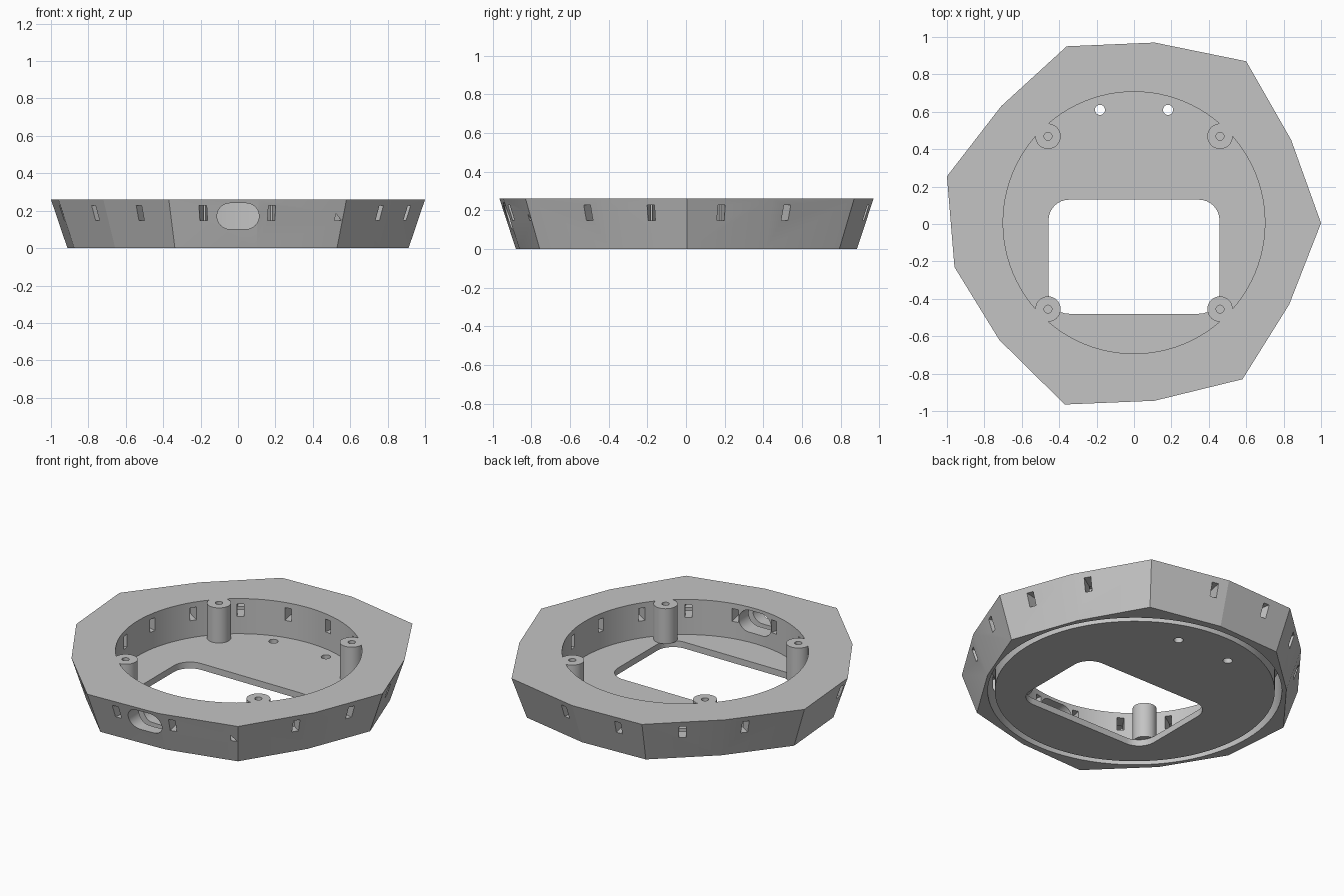
import bpy, bmesh
from math import sin, cos, pi, radians
from mathutils import Matrix, Vector

cube = bpy.data.objects.get("Cube")
if cube:
    bpy.data.objects.remove(cube, do_unlink=True)

HEIGHT, FLOOR = 0.26, 0.04
CENTRE_Y = 0.007

grey = bpy.data.materials.new("plain grey")
grey.use_nodes = True
colour = (0.55, 0.55, 0.55, 1)
grey.diffuse_color = colour
grey.node_tree.nodes["Principled BSDF"].inputs["Base Color"].default_value = colour


def prism(bm, outline, z0, z1, base_scale=1.0, matrix=Matrix()):
    """Extrude an outline from z0 to z1, optionally tapered towards the base."""
    low = [bm.verts.new(matrix @ Vector((x * base_scale, y * base_scale, z0))) for x, y in outline]
    high = [bm.verts.new(matrix @ Vector((x, y, z1))) for x, y in outline]
    bm.faces.new(low[::-1])
    bm.faces.new(high)
    for i in range(len(low)):
        j = (i + 1) % len(low)
        bm.faces.new((low[i], low[j], high[j], high[i]))


def circle(r, x=0, y=0, n=32):
    return [(x + r * cos(2 * pi * i / n), y + r * sin(2 * pi * i / n)) for i in range(n)]


def rounded_rect(x0, x1, y0, y1, r, steps=8):
    points = []
    corners = ((x1 - r, y1 - r), (x0 + r, y1 - r), (x0 + r, y0 + r), (x1 - r, y0 + r))
    for k, (cx, cy) in enumerate(corners):
        for i in range(steps + 1):
            a = pi / 2 * (k + i / steps)
            points.append((cx + r * cos(a), cy + r * sin(a)))
    return points


def make(name, bm):
    bmesh.ops.recalc_face_normals(bm, faces=bm.faces)
    mesh = bpy.data.meshes.new(name)
    bm.to_mesh(mesh)
    bm.free()
    obj = bpy.data.objects.new(name, mesh)
    obj.data.materials.append(grey)
    bpy.context.collection.objects.link(obj)
    return obj


def combine(target, bm, operation="DIFFERENCE"):
    """Apply a boolean with a temporary tool mesh."""
    tool = make("cutter", bm)
    tool.hide_render = True
    mod = target.modifiers.new("cut", "BOOLEAN")
    mod.operation = operation
    mod.solver = "EXACT"
    mod.object = tool
    bpy.context.view_layer.objects.active = target
    bpy.ops.object.modifier_apply(modifier=mod.name)
    bpy.data.objects.remove(tool, do_unlink=True)


# Irregular faceted body, narrower at the base
rim = [(1.0, 0.005), (0.84, 0.45), (0.6, 0.87), (0.11, 0.97), (-0.36, 0.95),
       (-0.71, 0.63), (-1.0, 0.255), (-0.96, -0.23), (-0.72, -0.62),
       (-0.37, -0.965), (0.11, -0.945), (0.58, -0.83), (0.83, -0.43)]
bm = bmesh.new()
prism(bm, rim, 0, HEIGHT, 0.912)
body = make("housing", bm)

# Round pocket above the floor
bm = bmesh.new()
prism(bm, circle(0.70, 0, CENTRE_Y, 96), FLOOR, HEIGHT + 0.1)
combine(body, bm)

# Corner screw posts
posts = [(sx * 0.46, CENTRE_Y + sy * 0.462) for sx in (-1, 1) for sy in (-1, 1)]
bm = bmesh.new()
for x, y in posts:
    prism(bm, circle(0.068, x, y), FLOOR - 0.005, HEIGHT)
combine(body, bm, "UNION")

# Screw pilot holes and the two floor holes
bm = bmesh.new()
for x, y in posts:
    prism(bm, circle(0.021, x, y, 24), 0.08, HEIGHT + 0.1)
for x in (-0.182, 0.182):
    prism(bm, circle(0.027, x, 0.61, 24), -0.1, FLOOR + 0.05)
combine(body, bm)

# Large rounded opening in the floor
bm = bmesh.new()
prism(bm, rounded_rect(-0.457, 0.457, -0.48, 0.13, 0.11), -0.1, FLOOR)
combine(body, bm)

# Deep ring channel cut from below
bm = bmesh.new()
rings = []
for r, z in ((0.795, -0.1), (0.835, -0.1), (0.835, 0.235), (0.795, 0.235)):
    rings.append([bm.verts.new((x, y, z)) for x, y in circle(r, 0, CENTRE_Y, 96)])
for k in range(4):
    a, b = rings[k], rings[(k + 1) % 4]
    for i in range(96):
        j = (i + 1) % 96
        bm.faces.new((a[i], a[j], b[j], b[i]))
combine(body, bm)

# Radial slots through the wall
bm = bmesh.new()
for k in range(16):
    turn = Matrix.Rotation(radians(11.25 + 22.5 * k), 4, "Z")
    slot = [(0.62, -0.02), (0.972, -0.02), (0.972, 0.02), (0.62, 0.02)]
    prism(bm, slot, 0.147, 0.227, 1.0, turn)
combine(body, bm)

# Oblong cable opening at the front
bm = bmesh.new()
tilt = Matrix.Rotation(pi / 2, 4, "X")
prism(bm, rounded_rect(-0.112, 0.112, 0.102, 0.24, 0.068), 0.6, 1.1, 1.0, tilt)
combine(body, bm)

# Smooth the round walls, keep the facets crisp
body.select_set(True)
bpy.context.view_layer.objects.active = body
bpy.ops.object.shade_smooth_by_angle(angle=radians(12))
